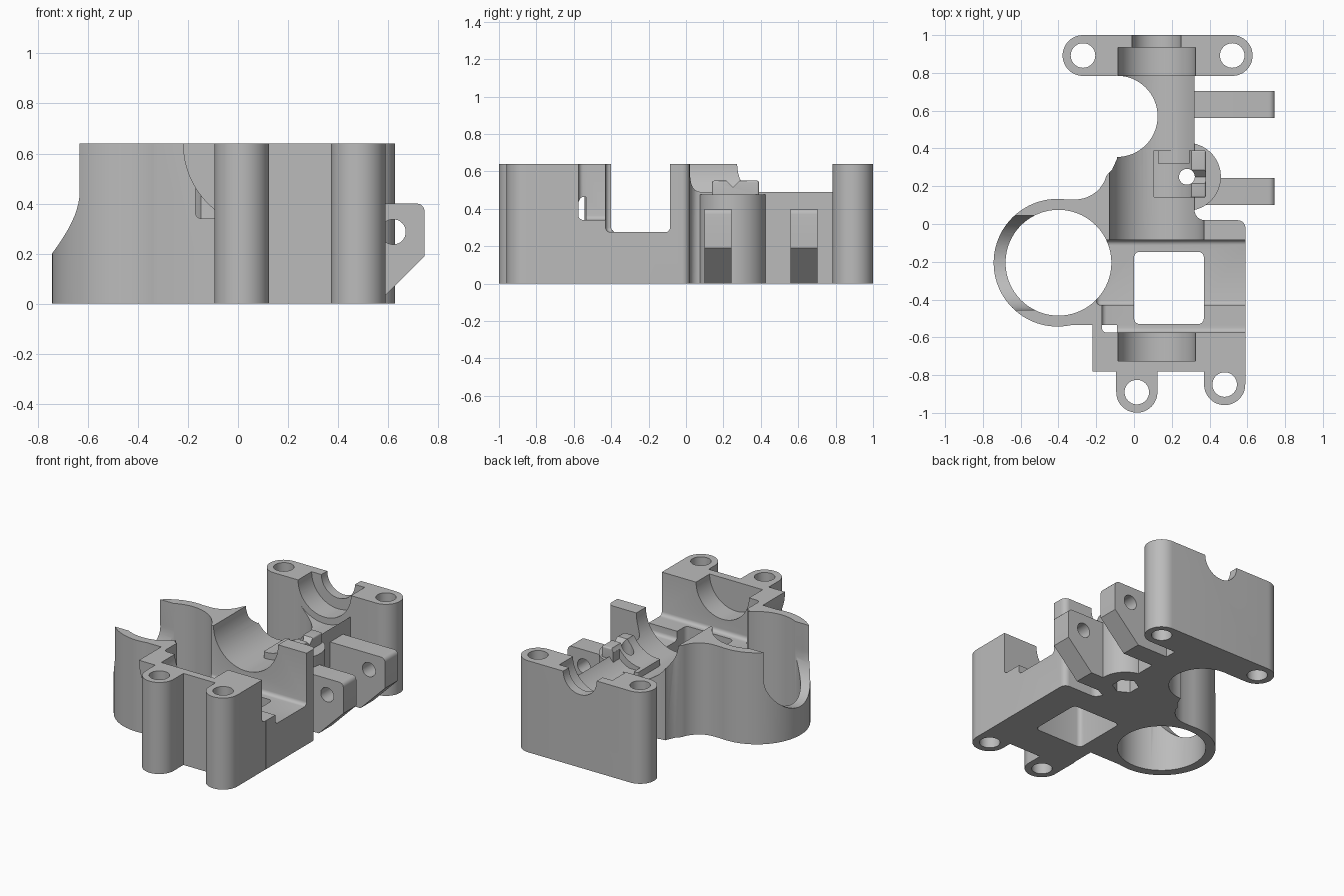
import bpy, bmesh, math
from mathutils import Matrix, Vector

cube = bpy.data.objects.get("Cube")
if cube:
    bpy.data.objects.remove(cube, do_unlink=True)

TOP = 0.64          # parting plane height
AXIS_X = 0.12       # shaft axis
OVER = 0.9          # cutters reach up to here

mat = bpy.data.materials.new("light_grey_plastic")
mat.use_nodes = True
grey = (0.5, 0.5, 0.5, 1)
mat.diffuse_color = grey
mat.node_tree.nodes["Principled BSDF"].inputs["Base Color"].default_value = grey


def to_object(name, bm):
    bmesh.ops.recalc_face_normals(bm, faces=bm.faces)
    mesh = bpy.data.meshes.new(name)
    bm.to_mesh(mesh)
    bm.free()
    mesh.materials.append(mat)
    obj = bpy.data.objects.new(name, mesh)
    bpy.context.collection.objects.link(obj)
    return obj


def prism(name, pts, lo, hi, along="z"):
    """Extrude an outline along z (points are x, y) or along y (points are x, z)."""
    def place(a, b, h):
        return (a, b, h) if along == "z" else (a, h, b)
    bm = bmesh.new()
    face = bm.faces.new([bm.verts.new(place(a, b, lo)) for a, b in pts])
    new = bmesh.ops.extrude_face_region(bm, geom=[face])["geom"]
    bmesh.ops.translate(bm, verts=[v for v in new if isinstance(v, bmesh.types.BMVert)],
                        vec=Vector(place(0, 0, hi - lo)))
    return to_object(name, bm)


def box(name, x, y, z, round_edges=0, upright_only=False):
    bm = bmesh.new()
    bmesh.ops.create_cube(bm, size=1)
    for v in bm.verts:
        v.co = [r[0] + (c + 0.5) * (r[1] - r[0]) for c, r in zip(v.co, (x, y, z))]
    if round_edges:
        edges = [e for e in bm.edges if not upright_only
                 or abs(e.verts[0].co.z - e.verts[1].co.z) > 0.01]
        bmesh.ops.bevel(bm, geom=edges, offset=round_edges, segments=4, profile=0.5, affect="EDGES")
    return to_object(name, bm)


def rod(name, axis, a, b, r, lo, hi, sides=64):
    """Cylinder along an axis; a and b are the two other coordinates in x, y, z order."""
    mid = (lo + hi) / 2
    loc, rot = {"x": ((mid, a, b), Matrix.Rotation(math.pi / 2, 4, "Y")),
                "y": ((a, mid, b), Matrix.Rotation(math.pi / 2, 4, "X")),
                "z": ((a, b, mid), Matrix.Identity(4))}[axis]
    bm = bmesh.new()
    bmesh.ops.create_cone(bm, cap_ends=True, segments=sides, radius1=r, radius2=r,
                          depth=hi - lo, matrix=Matrix.Translation(loc) @ rot)
    return to_object(name, bm)


def combine(target, operation, tools):
    for tool in tools:
        mod = target.modifiers.new("combine", "BOOLEAN")
        mod.operation, mod.solver, mod.object = operation, "EXACT", tool
        bpy.context.view_layer.objects.active = target
        bpy.ops.object.modifier_apply(modifier=mod.name)
        bpy.data.objects.remove(tool, do_unlink=True)


def arc(cx, cy, r, start, end, n=12):
    angles = [math.radians(start + (end - start) * i / n) for i in range(n + 1)]
    return [(cx + r * math.cos(t), cy + r * math.sin(t)) for t in angles]


# Main body outline: centre block, neck, and blend into the ring
outline = [(-0.4, -0.535), (0.59, -0.535)]
outline += arc(0.55, -0.02, 0.04, 0, 90, 6)
outline += arc(0.375, 0.075, 0.055, 270, 180, 6)
outline += [(0.32, 0.79), (-0.09, 0.79), (-0.09, 0.345), (-0.115, 0.29)]
outline += arc(-0.31, 0.3, 0.17, -15, -85, 8) + [(-0.4, 0.13)]
housing = prism("lower_housing", outline, 0, TOP)

# Front bearing block is a half drum on a square foot
drum = rod("front_drum", "y", AXIS_X, TOP, 0.34, -0.78, -0.53)
combine(drum, "DIFFERENCE", [box("drum_trim", (-1, 1), (-1, 0), (TOP, 1.2))])
lugs = []
for i, (x, y) in enumerate([(0.015, -0.89), (0.48, -0.85)]):
    lugs.append(prism("front_lug_%d" % i, arc(x, y, 0.109, 180, 360, 24)
                      + [(x + 0.109, -0.7), (x - 0.109, -0.7)], 0, TOP))
back_plate = prism("back_plate", arc(-0.27, 0.892, 0.108, 90, 270, 24)
                   + arc(0.52, 0.892, 0.108, -90, 90, 24), 0, TOP)
combine(housing, "UNION", [
    rod("ring_wall", "z", -0.405, -0.205, 0.338, 0, TOP, 96),
    drum, box("front_foot", (-0.09, 0.589), (-0.78, -0.5), (0, TOP)),
    *lugs, back_plate,
    rod("nut_boss", "z", 0.28, 0.25, 0.18, 0, 0.475),
])

# Cavities, troughs and holes
combine(housing, "DIFFERENCE", [
    rod("neck_scoop", "z", -0.09, 0.57, 0.215, -0.1, OVER),
    rod("ring_bore", "z", -0.4, -0.205, 0.28, -0.1, OVER, 96),
    rod("main_trough", "y", AXIS_X, TOP, 0.25, -0.1, 0.783),
    rod("front_trough", "y", AXIS_X, TOP, 0.205, -0.725, -0.5),
    rod("back_trough", "y", AXIS_X, TOP, 0.205, 0.7, 0.935),
    rod("shaft_exit", "y", AXIS_X, TOP, 0.13, 0.9, 1.1),
    box("chamber", (-0.2, 0.9), (-0.43, -0.085), (0.275, OVER), 0.025),
    box("chamber_step", (-0.17, 0.9), (-0.575, -0.395), (0.34, OVER), 0.025),
    box("floor_window", (0, 0.37), (-0.53, -0.147), (-0.1, OVER), 0.03, True),
    rod("ring_notch", "x", -0.205, 0.45, 0.25, -0.9, -0.45),
    box("ring_notch_top", (-0.9, -0.45), (-0.454, 0.044), (0.45, OVER)),
])

# Nut saddle across the trough, notched in the middle
saddle = box("nut_saddle", (0.1, 0.38), (0.14, 0.39), (0.3, 0.55), 0.01)
notch = prism("saddle_notch", [(0.0, 0.0), (0.12, 0.12), (-0.12, 0.12)], -0.2, 0.2, "y")
notch.data.transform(Matrix.Translation((0.28, 0.25, 0.515)) @ Matrix.Rotation(math.pi / 2, 4, "Z"))
combine(saddle, "DIFFERENCE", [
    rod("saddle_trough", "y", AXIS_X, TOP, 0.205, 0, 0.5), notch,
    box("saddle_pocket", (0.13, 0.29), (0.32, 0.42), (0.41, OVER)),
])
combine(housing, "UNION", [saddle])

# Side arms with sloped undersides and cross holes
arm_profile = [(0.3, 0), (0.555, 0), (0.745, 0.19)] + arc(0.715, 0.37, 0.03, 0, 90, 5) + [(0.3, 0.4)]
for y in (0.1, 0.56):
    arm = prism("side_arm", arm_profile, y, y + 0.143, "y")
    combine(arm, "DIFFERENCE", [rod("arm_hole", "y", 0.62, 0.287, 0.05, y - 0.1, y + 0.3, 32)])
    combine(housing, "UNION", [arm])

# Screw holes and the hexagonal nut pocket underneath
holes = [rod("screw_hole", "z", x, y, 0.065, -0.1, OVER, 40)
         for x, y in [(-0.27, 0.892), (0.52, 0.892), (0.015, -0.89), (0.48, -0.85)]]
holes.append(rod("nut_screw_hole", "z", 0.28, 0.25, 0.042, -0.1, OVER, 32))
holes.append(rod("nut_pocket", "z", 0.28, 0.25, 0.085, -0.1, 0.25, 6))
combine(housing, "DIFFERENCE", holes)

# Smooth shading with crisp edges
bpy.ops.object.select_all(action="DESELECT")
housing.select_set(True)
bpy.context.view_layer.objects.active = housing
bpy.ops.object.shade_smooth_by_angle(angle=math.radians(30))
